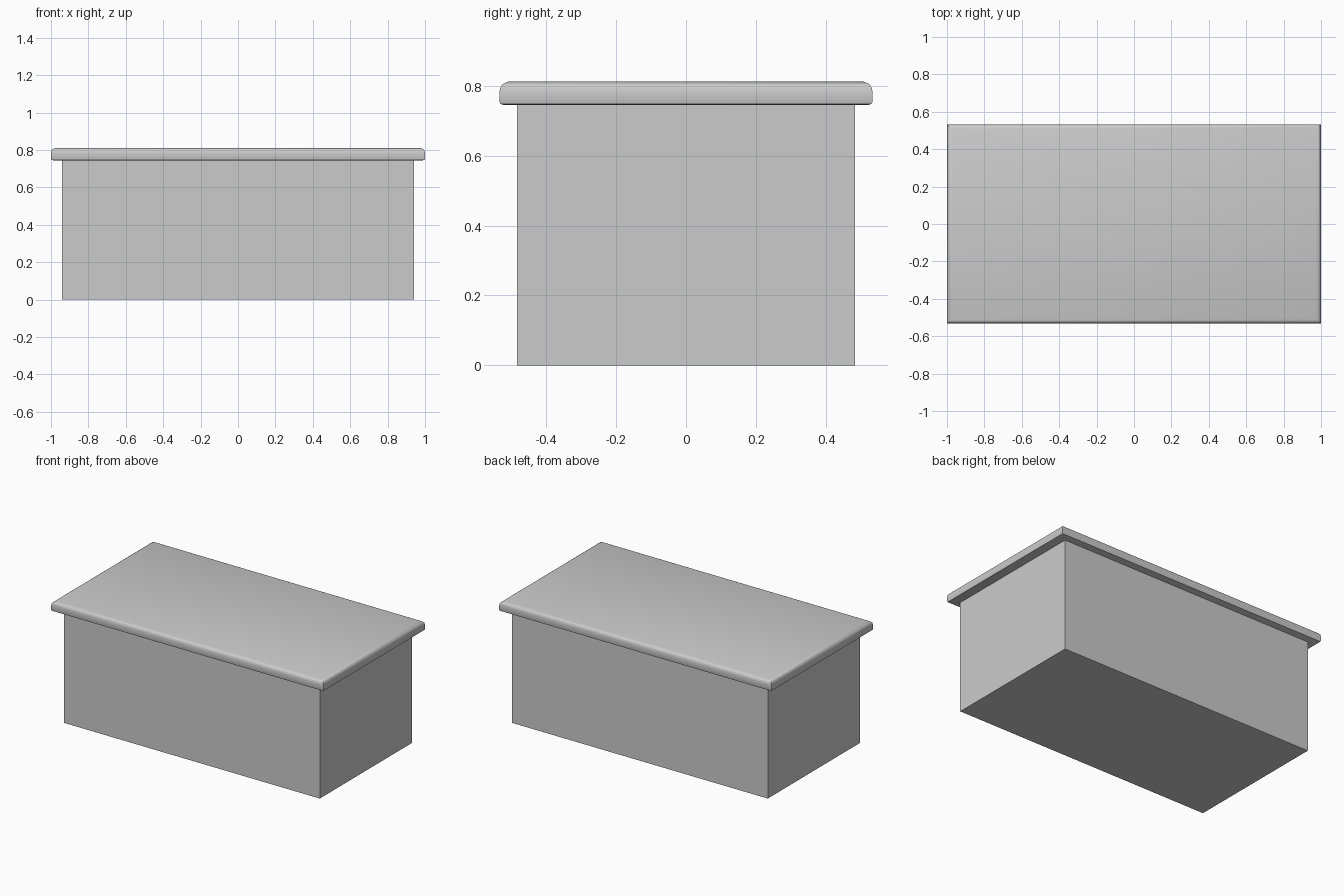
import bpy, bmesh, math

if "Cube" in bpy.data.objects:
    bpy.data.objects.remove(bpy.data.objects["Cube"])


def stacked_box(name, hx, hy, profile):
    """Closed rectangular solid from (inset, height) rings with mitred corners."""
    bm = bmesh.new()
    rings = []
    for inset, z in profile:
        x, y = hx - inset, hy - inset
        rings.append([bm.verts.new((sx * x, sy * y, z))
                      for sx, sy in ((-1, -1), (1, -1), (1, 1), (-1, 1))])
    for low, high in zip(rings, rings[1:]):
        for i in range(4):
            j = (i + 1) % 4
            bm.faces.new((low[i], low[j], high[j], high[i]))
    bm.faces.new(rings[0][::-1])
    bm.faces.new(rings[-1])
    mesh = bpy.data.meshes.new(name)
    bm.to_mesh(mesh)
    bm.free()
    obj = bpy.data.objects.new(name, mesh)
    bpy.context.collection.objects.link(obj)
    return obj


# Plain box body
stacked_box("body", 0.94, 0.484, [(0, 0), (0, 0.745)])

# Overhanging top with a small lower chamfer and a rounded upper edge
top = stacked_box("top_slab", 1.0, 0.533, [
    (0.012, 0.745), (0.002, 0.748), (0, 0.752), (0, 0.785),
    (0.002, 0.795), (0.007, 0.803), (0.015, 0.808), (0.026, 0.812)])

bpy.context.view_layer.objects.active = top
top.select_set(True)
bpy.ops.object.shade_smooth_by_angle(angle=math.radians(30))
